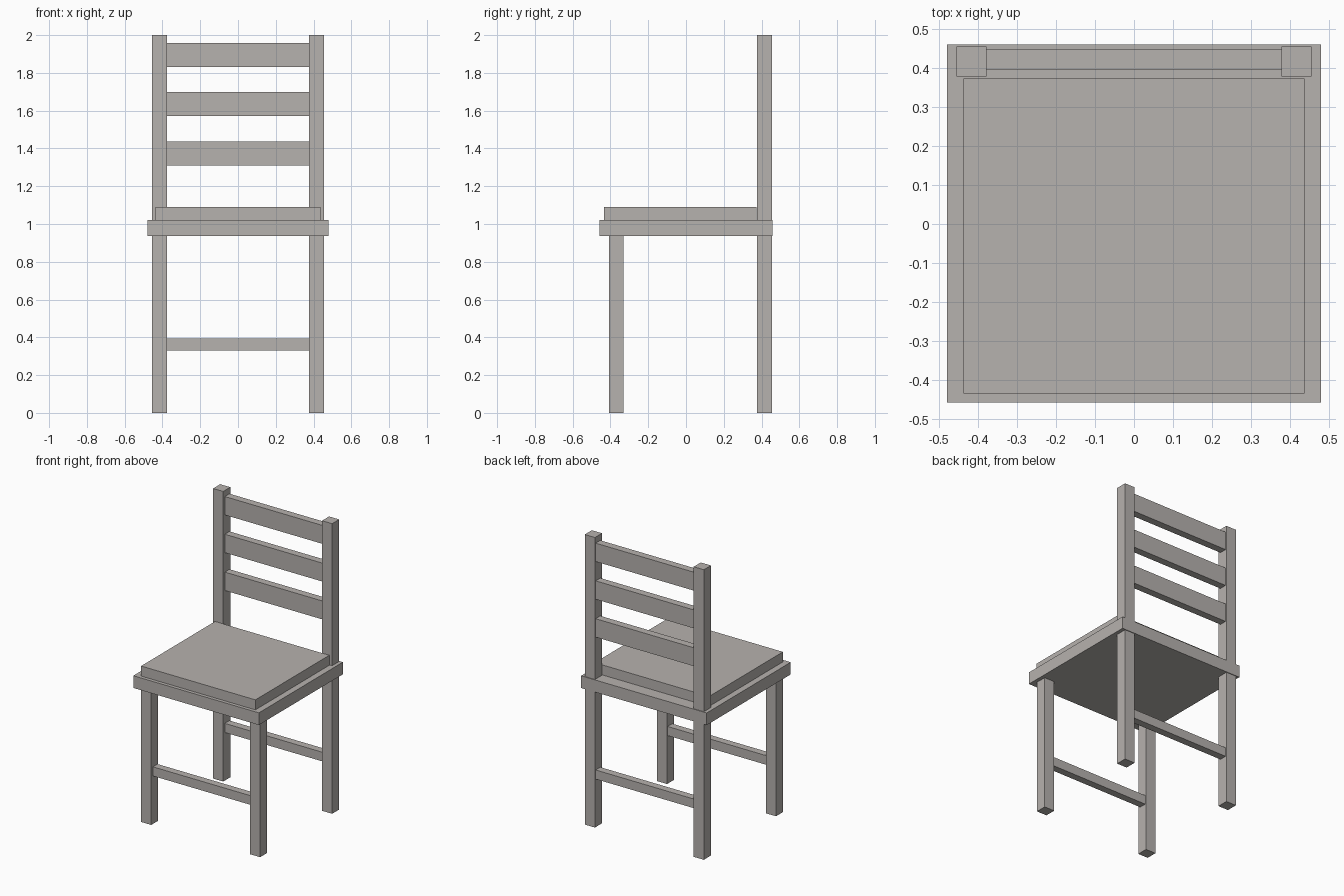
import bpy

cube = bpy.data.objects.get("Cube")
if cube:
    bpy.data.objects.remove(cube, do_unlink=True)

# Single warm grey finish
COLOR = (0.47, 0.445, 0.425, 1.0)
grey = bpy.data.materials.new("warm_grey")
grey.use_nodes = True
grey.diffuse_color = COLOR
shader = next(n for n in grey.node_tree.nodes if n.type == "BSDF_PRINCIPLED")
shader.inputs["Base Color"].default_value = COLOR


def box(name, xs, ys, zs):
    """Box spanning the given (min, max) range on each axis."""
    spans = (xs, ys, zs)
    bpy.ops.mesh.primitive_cube_add(size=1, location=[(a + b) / 2 for a, b in spans])
    obj = bpy.context.object
    obj.name = name
    obj.scale = [b - a for a, b in spans]
    bpy.ops.object.transform_apply(location=False, rotation=False, scale=True)
    obj.data.materials.append(grey)
    return obj


SEAT_BOTTOM, SEAT_TOP = 0.937, 1.021
LEG_IN, LEG_OUT = 0.377, 0.454
REAR_RAIL_Y = (0.395, 0.446)
FRONT_RAIL_Y = (-0.389, -0.339)

# Seat board and cushion
box("seat", (-0.479, 0.479), (-0.457, 0.459), (SEAT_BOTTOM, SEAT_TOP))
box("cushion", (-0.436, 0.436), (-0.433, 0.372), (SEAT_TOP, 1.09))

# Legs: the rear pair runs on up as back posts
for side, sign in (("left", 1), ("right", -1)):
    xs = sorted((sign * LEG_IN, sign * LEG_OUT))
    box(f"{side}_back_post", xs, (LEG_IN, LEG_OUT), (0, 2))
    box(f"{side}_front_leg", xs, (-0.407, -0.332), (0, SEAT_BOTTOM))

# Backrest slats
for name, z in (("lower", 1.31), ("middle", 1.571), ("upper", 1.831)):
    box(f"{name}_slat", (-LEG_IN, LEG_IN), REAR_RAIL_Y, (z, z + 0.127))

# Stretchers between the legs
for name, ys in (("front", FRONT_RAIL_Y), ("back", REAR_RAIL_Y)):
    box(f"{name}_stretcher", (-LEG_IN, LEG_IN), ys, (0.331, 0.394))
